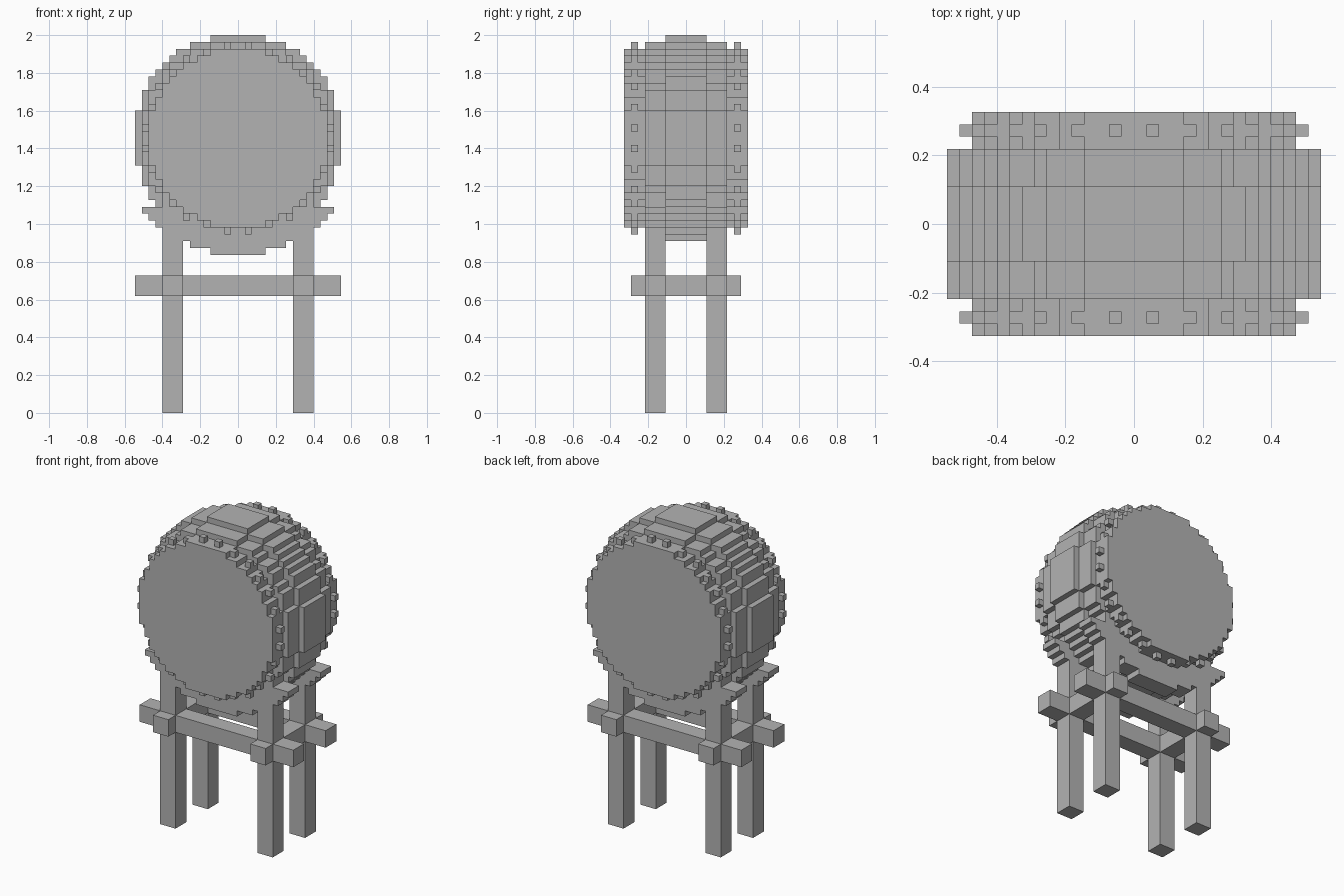
import bpy
import bmesh
from math import hypot

cube = bpy.data.objects.get("Cube")
if cube:
    bpy.data.objects.remove(cube, do_unlink=True)

UNIT = 2 / 55        # edge of one block
HUB = 40             # height of the drum axis, in blocks

grey = bpy.data.materials.new("plain grey")
grey.use_nodes = True
grey.diffuse_color = (0.45, 0.45, 0.45, 1)
grey.node_tree.nodes["Principled BSDF"].inputs["Base Color"].default_value = (0.45, 0.45, 0.45, 1)


def finish(name, bm):
    bmesh.ops.scale(bm, vec=(UNIT, UNIT, UNIT), verts=bm.verts)
    bmesh.ops.recalc_face_normals(bm, faces=bm.faces)
    mesh = bpy.data.meshes.new(name)
    bm.to_mesh(mesh)
    bm.free()
    mesh.materials.append(grey)
    obj = bpy.data.objects.new(name, mesh)
    bpy.context.collection.objects.link(obj)
    return obj


def add_box(bm, x, y, z):
    """Add a box spanning the given (low, high) pairs, in blocks."""
    verts = bmesh.ops.create_cube(bm, size=1)["verts"]
    for v in verts:
        v.co = [(lo + hi) / 2 + c * (hi - lo) for c, (lo, hi) in zip(v.co, (x, y, z))]


def half_width(radius, row):
    """Number of blocks inside a circle to one side of its centre line."""
    k = 0
    while hypot(k + 0.5, row + 0.5) <= radius:
        k += 1
    return k


def stairs(rows):
    """Turn (row, half width) pairs into a stepped right-hand path."""
    return [(w, HUB + r + step) for r, w in rows for step in (0, 1)]


def add_slab(bm, right, y0, y1):
    """Mirror the right-hand path and extrude the closed outline along y."""
    path = right + [(-x, z) for x, z in reversed(right)]
    path = [p for i, p in enumerate(path) if p != path[i - 1]]
    n = len(path)
    corners = []
    for i, (x, z) in enumerate(path):
        (ax, az), (bx, bz) = path[i - 1], path[(i + 1) % n]
        if (x - ax) * (bz - z) != (z - az) * (bx - x):
            corners.append((x, z))
    face = bm.faces.new([bm.verts.new((x, y0, z)) for x, z in corners])
    out = bmesh.ops.extrude_face_region(bm, geom=[face], use_keep_orig=True)
    moved = [g for g in out["geom"] if isinstance(g, bmesh.types.BMVert)]
    bmesh.ops.translate(bm, vec=(0, y1 - y0, 0), verts=moved)


# Drum: three nested stepped discs, widest in the middle
for name, radius, reach in (("drum_heads", 13.05, 9),
                            ("drum_shoulders", 14.2, 6),
                            ("drum_belly", 15.15, 3)):
    bm = bmesh.new()
    size = int(radius)
    rows = [(r, half_width(radius, r)) for r in range(-size, size)]
    add_slab(bm, stairs(rows), -reach, reach)
    finish(name, bm)

# Tacks around both rims
quarter = [(1, 13), (4, 12), (7, 11), (9, 9), (11, 7), (12, 4), (13, 1)]
for name, y in (("front_tacks", -8), ("back_tacks", 7)):
    bm = bmesh.new()
    for a, b in quarter:
        for x in (a, -a - 1):
            for z in (b, -b - 1):
                add_box(bm, (x, x + 1), (y, y + 1), (HUB + z, HUB + z + 1))
    finish(name, bm)

# Cradles: stepped crescents hugging the underside of the shoulders
outer = [(r, half_width(17.05, r)) for r in range(-17, -11)] + [(-11, 14)]
inner = [(r, half_width(14.2, r)) for r in range(-14, -10)]
for name, y in (("front_cradle", -6), ("back_cradle", 3)):
    bm = bmesh.new()
    add_slab(bm, stairs(outer) + stairs(inner)[::-1], y, y + 3)
    finish(name, bm)

# Legs and the crossing rails that tie them together
RAIL = (17, 20)
for depth, y in (("front", (-6, -3)), ("back", (3, 6))):
    for side, x in (("left", (8, 11)), ("right", (-11, -8))):
        bm = bmesh.new()
        add_box(bm, x, y, (0, 27))
        finish(f"{depth}_{side}_leg", bm)
    bm = bmesh.new()
    add_box(bm, (-15, 15), y, RAIL)
    finish(f"{depth}_rail", bm)

for side, x in (("left", (8, 11)), ("right", (-11, -8))):
    bm = bmesh.new()
    add_box(bm, x, (-8, 8), RAIL)
    finish(f"{side}_rail", bm)
